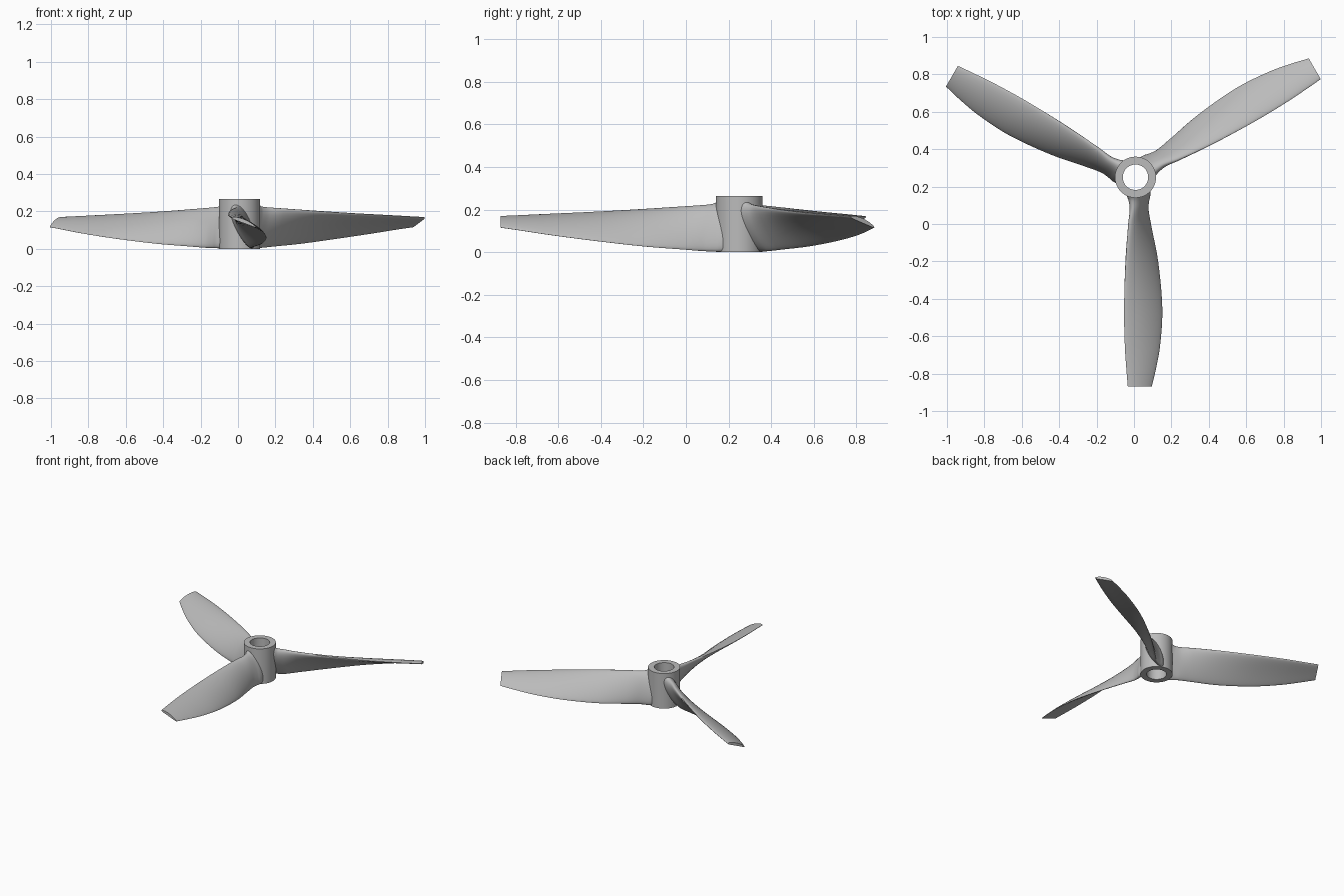
import bpy, bmesh, math
from mathutils import Matrix, Vector

if "Cube" in bpy.data.objects:
    bpy.data.objects.remove(bpy.data.objects["Cube"])

HUB = Vector((0.008, 0.25, 0.0))
metal = bpy.data.materials.new("grey metal")
metal.diffuse_color = (0.5, 0.5, 0.5, 1)
metal.use_nodes = True
metal.node_tree.nodes["Principled BSDF"].inputs["Base Color"].default_value = metal.diffuse_color


def finish(bm, name, angle):
    bmesh.ops.recalc_face_normals(bm, faces=bm.faces)
    me = bpy.data.meshes.new(name)
    bm.to_mesh(me)
    bm.free()
    me.materials.append(metal)
    ob = bpy.data.objects.new(name, me)
    bpy.context.collection.objects.link(ob)
    bpy.ops.object.select_all(action='DESELECT')
    ob.select_set(True)
    bpy.context.view_layer.objects.active = ob
    bpy.ops.object.shade_smooth_by_angle(angle=math.radians(angle))
    return ob


def skin(bm, rings, closed=False):
    """Bridge consecutive vertex rings with quads."""
    pairs = list(zip(rings, rings[1:]))
    if closed:
        pairs.append((rings[-1], rings[0]))
    for a, b in pairs:
        n = len(a)
        for i in range(n):
            j = (i + 1) % n
            bm.faces.new((a[i], a[j], b[j], b[i]))


# Hub: hollow cylinder
bm = bmesh.new()
rings = []
for r, z in ((0.11, 0), (0.11, 0.265), (0.068, 0.265), (0.068, 0)):
    rings.append([bm.verts.new((HUB.x + r * math.cos(math.tau * i / 64),
                                HUB.y + r * math.sin(math.tau * i / 64), z))
                  for i in range(64)])
skin(bm, rings, closed=True)
finish(bm, "hub", 35)

# Blade stations: radius, left, right, bottom, top, half thickness, camber
STATIONS = [
    (0.07, -0.055, 0.085, 0.002, 0.250, 0.050, 0.0),
    (0.10, -0.043, 0.083, 0.002, 0.238, 0.043, 0.0),
    (0.125, -0.034, 0.077, 0.003, 0.227, 0.038, 0.0),
    (0.17, -0.028, 0.073, 0.005, 0.222, 0.032, 0.002),
    (0.25, -0.036, 0.086, 0.012, 0.217, 0.026, 0.005),
    (0.45, -0.050, 0.125, 0.030, 0.206, 0.020, 0.010),
    (0.70, -0.058, 0.147, 0.060, 0.193, 0.016, 0.012),
    (0.90, -0.055, 0.134, 0.086, 0.183, 0.013, 0.010),
    (1.03, -0.047, 0.110, 0.105, 0.176, 0.011, 0.008),
    (1.12, -0.040, 0.088, 0.117, 0.171, 0.010, 0.006),
]


def slope(i, k):
    a, b = STATIONS[max(i - 1, 0)], STATIONS[min(i + 1, len(STATIONS) - 1)]
    return (b[k] - a[k]) / (b[0] - a[0])


def stations(steps=6):
    """Smooth cubic interpolation between the stations."""
    for i in range(len(STATIONS) - 1):
        p, q = STATIONS[i], STATIONS[i + 1]
        h = q[0] - p[0]
        for s in range(steps):
            t = s / steps
            h1, h2 = 2*t**3 - 3*t*t + 1, 3*t*t - 2*t**3
            h3, h4 = t**3 - 2*t*t + t, t**3 - t*t
            yield [p[0] + t * h] + [
                h1 * p[k] + h2 * q[k] + h * (h3 * slope(i, k) + h4 * slope(i + 1, k))
                for k in range(1, 7)]
    yield STATIONS[-1]


def section(r, x0, x1, z0, z1, b, camber, n=32):
    """Tilted oval that fits the given box, thinner at its low edge."""
    hx, hz = (x1 - x0) / 2, (z1 - z0) / 2
    a = math.sqrt(hx * hx + hz * hz - b * b)
    c = math.sqrt(max(0.0, min(1.0, (hx * hx - b * b) / (a * a - b * b))))
    s = math.sqrt(1 - c * c)
    for i in range(n):
        t = math.tau * i / n
        u = math.cos(t)
        v = b * math.sin(t) * (1 - 0.2 * u) + camber * (0.5 - u * u)
        # chord runs from high left to low right
        yield Vector(((x0 + x1) / 2 + a * u * c + v * s, -r,
                      (z0 + z1) / 2 - a * u * s + v * c))


# Three twisted blades
for k in range(3):
    spin = Matrix.Rotation(math.tau * k / 3, 3, 'Z')
    bm = bmesh.new()
    rings = [[bm.verts.new(HUB + spin @ p) for p in section(*st)] for st in stations()]
    skin(bm, rings)
    bm.faces.new(rings[0])
    bm.faces.new(rings[-1])
    finish(bm, "blade_%d" % (k + 1), 50)
